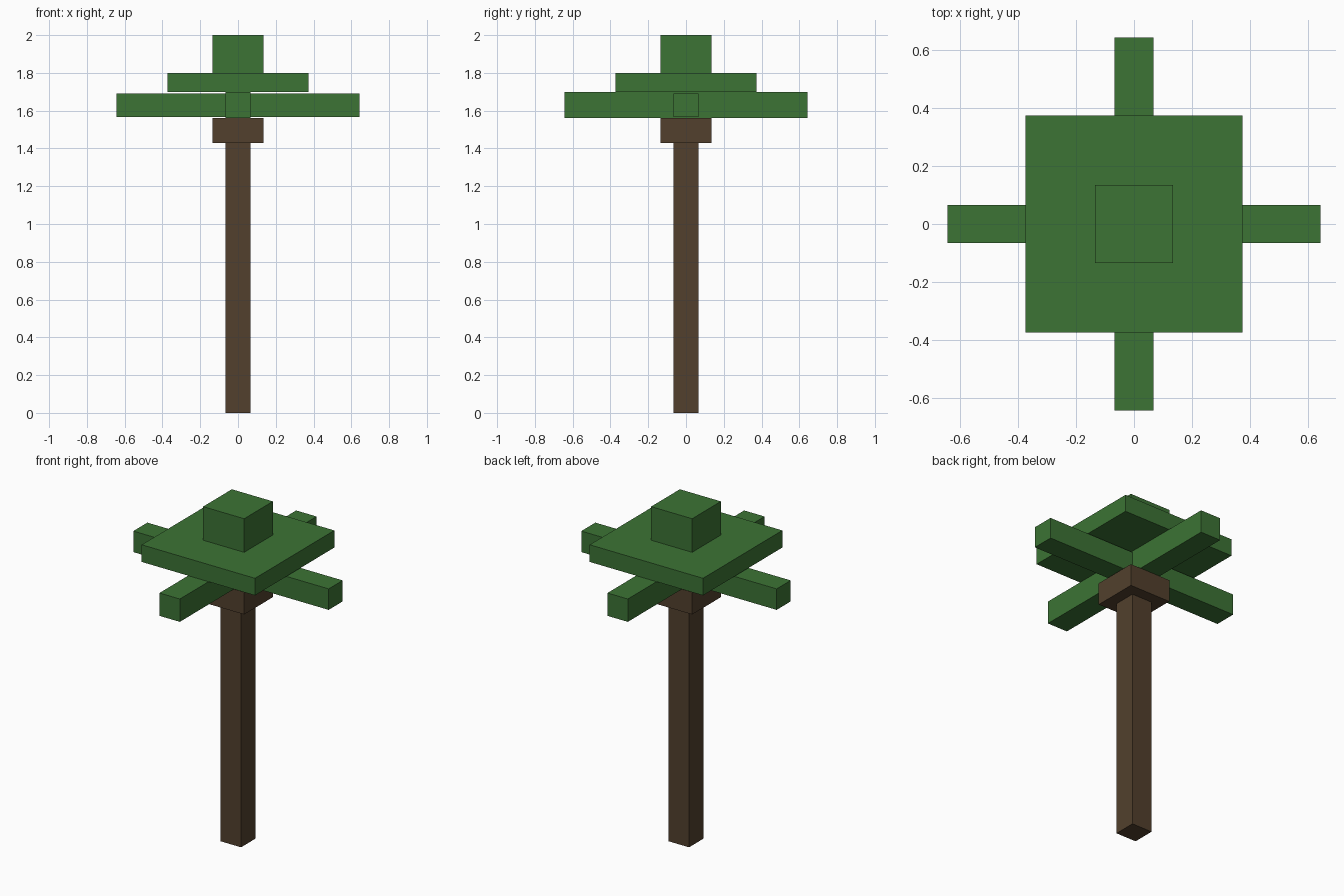
import bpy

if "Cube" in bpy.data.objects:
    bpy.data.objects.remove(bpy.data.objects["Cube"])


def material(name, rgb):
    m = bpy.data.materials.new(name)
    m.diffuse_color = (*rgb, 1.0)
    m.use_nodes = True
    m.node_tree.nodes["Principled BSDF"].inputs["Base Color"].default_value = m.diffuse_color
    return m


def box(name, half_x, half_y, z0, z1, mat):
    """Box centred on the trunk axis, spanning z0 to z1."""
    bpy.ops.mesh.primitive_cube_add(size=2, location=(0, 0, (z0 + z1) / 2))
    ob = bpy.context.object
    ob.name = name
    ob.scale = (half_x, half_y, (z1 - z0) / 2)
    bpy.ops.object.transform_apply(location=False, rotation=False, scale=True)
    ob.data.materials.append(mat)
    return ob


bark = material("bark brown", (0.084, 0.051, 0.026))
leaf = material("leaf green", (0.045, 0.172, 0.035))

# Trunk and the wider block under the crown
box("trunk", 0.067, 0.067, 0.0, 1.43, bark)
box("trunk_head", 0.135, 0.135, 1.43, 1.562, bark)

# Crossed fronds; the sideways one is slightly thinner
box("frond_front_back", 0.067, 0.643, 1.562, 1.698, leaf)
box("frond_left_right", 0.643, 0.066, 1.567, 1.692, leaf)

# Crown slab and top block
box("crown_slab", 0.373, 0.373, 1.698, 1.80, leaf)
box("crown_top", 0.135, 0.135, 1.80, 2.0, leaf)
